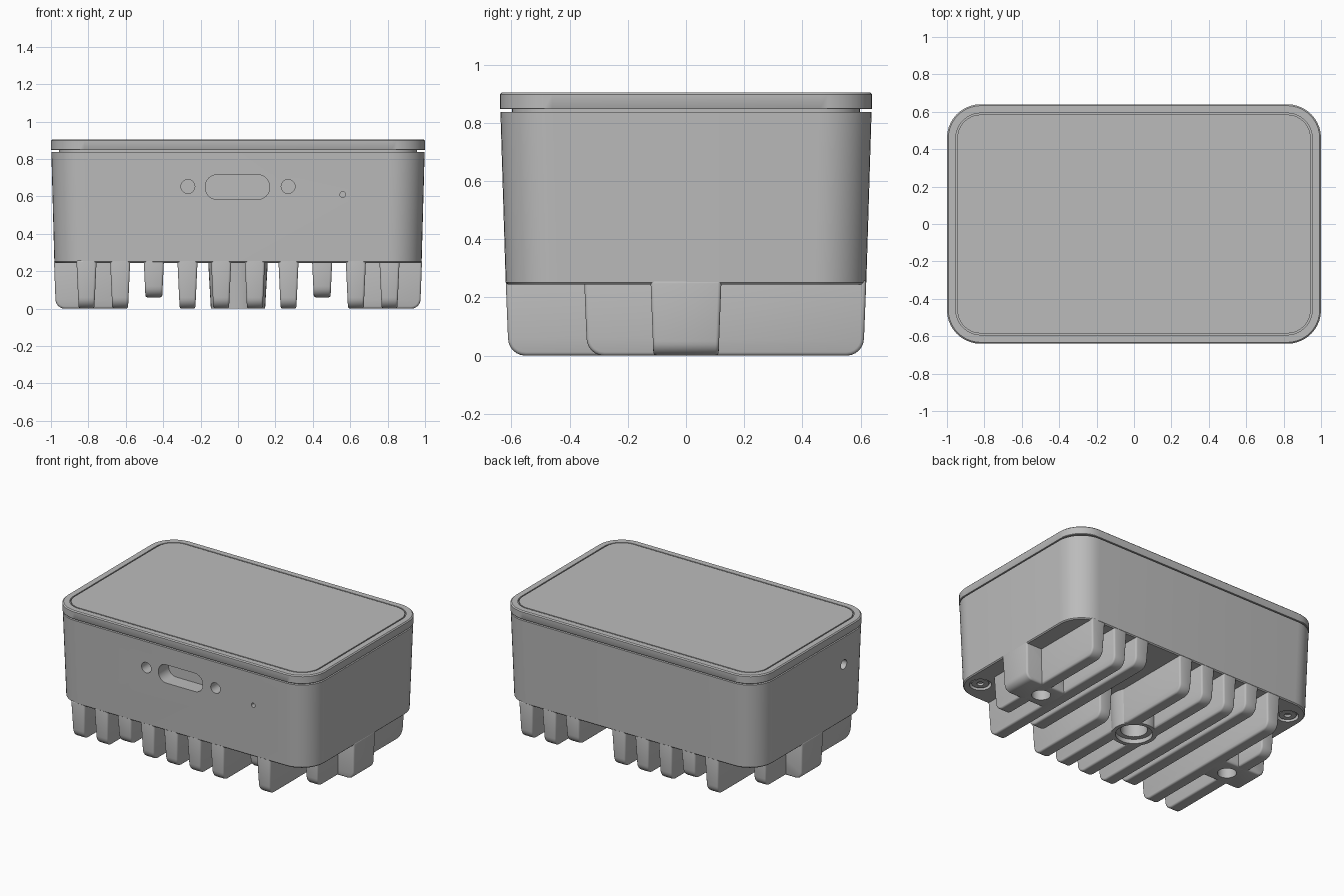
import bpy, bmesh
from math import sin, cos, pi
from mathutils import Matrix

cube = bpy.data.objects.get("Cube")
if cube:
    bpy.data.objects.remove(cube)

grey = bpy.data.materials.new("satin grey")
grey.use_nodes = True
tone = (0.5, 0.5, 0.5, 1)
grey.diffuse_color = tone
grey.node_tree.nodes["Principled BSDF"].inputs["Base Color"].default_value = tone


def add_object(name, bm):
    bmesh.ops.recalc_face_normals(bm, faces=bm.faces)
    mesh = bpy.data.meshes.new(name)
    bm.to_mesh(mesh)
    bm.free()
    mesh.materials.append(grey)
    obj = bpy.data.objects.new(name, mesh)
    bpy.context.collection.objects.link(obj)
    return obj


def modify(obj, kind, **settings):
    mod = obj.modifiers.new(kind.lower(), kind)
    for key, value in settings.items():
        setattr(mod, key, value)
    bpy.context.view_layer.objects.active = obj
    bpy.ops.object.modifier_apply(modifier=mod.name)


def smooth(obj):
    bpy.ops.object.select_all(action="DESELECT")
    obj.select_set(True)
    bpy.context.view_layer.objects.active = obj
    bpy.ops.object.shade_smooth_by_angle(angle=0.6)


def rounded_rect(hx, hy, r, steps=10):
    points = []
    for i, (sx, sy) in enumerate([(1, 1), (-1, 1), (-1, -1), (1, -1)]):
        for k in range(steps + 1):
            a = (i + k / steps) * pi / 2
            points.append((sx * (hx - r) + r * cos(a), sy * (hy - r) + r * sin(a)))
    return points


def loft(name, sections):
    """Closed solid through rounded rectangles (half x, half y, radius, z)."""
    bm = bmesh.new()
    rings = [[bm.verts.new((x, y, z)) for x, y in rounded_rect(hx, hy, r)]
             for hx, hy, r, z in sections]
    for low, high in zip(rings, rings[1:]):
        for i in range(len(low)):
            j = (i + 1) % len(low)
            bm.faces.new((low[i], low[j], high[j], high[i]))
    bm.faces.new(rings[0])
    bm.faces.new(rings[-1])
    return add_object(name, bm)


def rib(name, along, centre, start, end, bottom, half_top, half_low, r=0.06):
    """Tapered rib hanging under the housing with rounded lower ends."""
    top, draft, n = 0.26, 0.008, 6
    profile = [(start, top)]
    for k in range(n + 1):
        a = k / n * pi / 2
        profile.append((start + draft + r - r * cos(a), bottom + r - r * sin(a)))
    for k in range(n + 1):
        a = k / n * pi / 2
        profile.append((end - draft - r + r * sin(a), bottom + r - r * cos(a)))
    profile.append((end, top))
    bm = bmesh.new()
    sides = []
    for s in (-1, 1):
        ring = []
        for u, z in profile:
            v = centre + s * (half_low + (half_top - half_low) * z / top)
            ring.append(bm.verts.new((v, u, z) if along == "y" else (u, v, z)))
        sides.append(ring)
        bm.faces.new(ring)
    a, b = sides
    for i in range(len(a)):
        j = (i + 1) % len(a)
        bm.faces.new((a[i], a[j], b[j], b[i]))
    obj = add_object(name, bm)
    modify(obj, "BEVEL", width=0.012, segments=3, limit_method="ANGLE", angle_limit=0.9)
    return obj


def cylinder(name, r, depth, place, turn=Matrix(), r2=None):
    bm = bmesh.new()
    bmesh.ops.create_cone(bm, cap_ends=True, segments=40, radius1=r, radius2=r2 or r,
                          depth=depth, matrix=Matrix.Translation(place) @ turn)
    return add_object(name, bm)


def cut(targets, cutters):
    for cutter in cutters:
        for obj in targets:
            modify(obj, "BOOLEAN", object=cutter, operation="DIFFERENCE", solver="EXACT")
    for cutter in cutters:
        bpy.data.objects.remove(cutter)


face_y = Matrix.Rotation(pi / 2, 4, "X")
face_x = Matrix.Rotation(pi / 2, 4, "Y")

# Housing with drafted walls and a recessed neck below the lid
housing = loft("housing", [
    (0.975, 0.613, 0.17, 0.245), (0.982, 0.62, 0.177, 0.252),
    (0.998, 0.638, 0.18, 0.838), (0.958, 0.598, 0.14, 0.838), (0.958, 0.598, 0.14, 0.85)])

# Lid with a fine groove around the top panel
lid = loft("lid", [
    (0.998, 0.638, 0.18, 0.847), (1.0, 0.64, 0.18, 0.85), (1.0, 0.64, 0.18, 0.898),
    (0.993, 0.633, 0.175, 0.905), (0.953, 0.593, 0.135, 0.905), (0.953, 0.593, 0.135, 0.89),
    (0.945, 0.585, 0.127, 0.89), (0.945, 0.585, 0.127, 0.905)])

# Openings in the front and side walls
slot = loft("slot_cutter", [(0.171, 0.065, 0.06, -0.1), (0.171, 0.065, 0.06, 0.1)])
slot.matrix_world = Matrix.Translation((-0.003, -0.62, 0.65)) @ face_y
openings = [slot,
            cylinder("pinhole_cutter", 0.015, 0.1, (0.56, -0.64, 0.61), face_y),
            cylinder("side_hole_cutter", 0.033, 0.2, (-1, -0.33, 0.645), face_x)]
for s in (-1, 1):
    openings.append(cylinder("round_port_cutter", 0.037, 0.2, (s * 0.268, -0.64, 0.653), face_y))

# Corner screw recesses under the housing
for s in (-1, 1):
    openings.append(cylinder("recess_cutter", 0.07, 0.06, (s * 0.87, -s * 0.47, 0.245)))
bpy.context.view_layer.update()
cut([housing], openings)
parts = [housing, lid]
for s, side in ((-1, "right"), (1, "left")):
    screw = cylinder(side + "_screw", 0.055, 0.03, (s * 0.87, -s * 0.47, 0.267))
    cut([screw], [cylinder("socket_cutter", 0.022, 0.03, (s * 0.87, -s * 0.47, 0.252))])
    parts.append(screw)

# Cooling fins: position, front end, back end, lowest height
end = 0.62
layout = [(-0.81, -end, 0.35, 0), (-0.63, -end, end, 0), (-0.45, -end, end, 0.06),
          (-0.27, -end, end, 0), (-0.09, -end, end, 0), (0.09, -end, end, 0),
          (0.27, -end, 0.05, 0), (0.45, -0.45, end, 0.06), (0.63, -end, end, 0),
          (0.81, -0.35, end, 0)]
under = [rib(f"fin_{i + 1}", "y", x, y0, y1, z, 0.054, 0.042)
         for i, (x, y0, y1, z) in enumerate(layout)]

# Mounting bosses at both sides and the centre
under.append(rib("left_boss", "x", 0, 0.6, 0.984, 0, 0.122, 0.112, 0.05))
under.append(rib("right_boss", "x", 0, -0.984, -0.6, 0, 0.122, 0.112, 0.05))
under.append(cylinder("centre_boss", 0.145, 0.26, (0, 0, 0.13), r2=0.16))

# Mounting holes
cut(under, [cylinder("hole_cutter", 0.06, 0.2, (-0.765, 0, 0)),
            cylinder("hole_cutter", 0.06, 0.2, (0.765, 0, 0)),
            cylinder("counterbore_cutter", 0.118, 0.06, (0, 0, 0)),
            cylinder("thread_cutter", 0.085, 0.24, (0, 0, 0))])

for obj in parts + under:
    smooth(obj)
